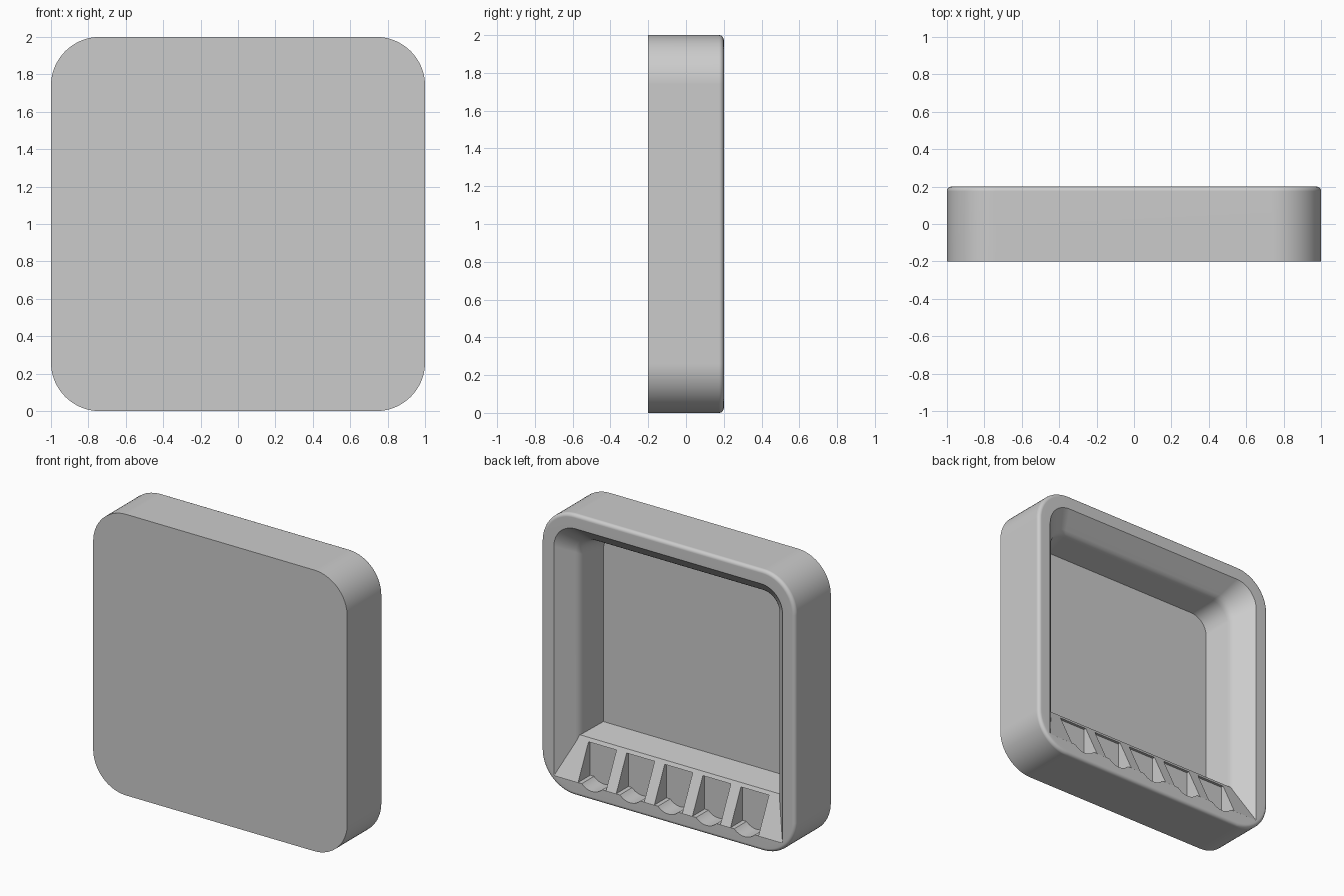
import bpy, bmesh, math

cube = bpy.data.objects.get("Cube")
if cube:
    bpy.data.objects.remove(cube, do_unlink=True)

grey = bpy.data.materials.new("plain_grey")
grey.use_nodes = True
GREY = (0.6, 0.6, 0.6, 1)
grey.diffuse_color = GREY
grey.node_tree.nodes["Principled BSDF"].inputs["Base Color"].default_value = GREY

STEPS = 16           # segments per rounded corner
PITCH = 0.3          # spacing of the slots
SLOT_HALF = 0.11
SLOT_FLOOR = 0.1
SLOT_BACK = 0.063


def finish(name, bm):
    bmesh.ops.recalc_face_normals(bm, faces=bm.faces)
    mesh = bpy.data.meshes.new(name)
    bm.to_mesh(mesh)
    bm.free()
    mesh.materials.append(grey)
    obj = bpy.data.objects.new(name, mesh)
    bpy.context.collection.objects.link(obj)
    return obj


def ring(bm, half, y, top_radius, low_radius):
    """Rounded square in the xz plane, centred at z = 1."""
    verts = []
    for q, (sx, sz) in enumerate([(1, 1), (-1, 1), (-1, -1), (1, -1)]):
        radius = top_radius if sz > 0 else low_radius
        c = half - radius
        for i in range(STEPS + 1):
            a = math.pi / 2 * (q + i / STEPS)
            verts.append(bm.verts.new((sx * c + radius * math.cos(a), y,
                                       1 + sz * c + radius * math.sin(a))))
    return verts


def prism(name, points, place):
    """Extrude a 2D profile; place(u, v, side) gives the 3D point."""
    bm = bmesh.new()
    ends = [[bm.verts.new(place(u, v, s)) for u, v in points] for s in (0, 1)]
    n = len(points)
    for end in ends:
        bm.faces.new(end)
    for i in range(n):
        j = (i + 1) % n
        bm.faces.new((ends[0][i], ends[0][j], ends[1][j], ends[1][i]))
    return finish(name, bm)


# Tray shell: front plate, outer wall and rounded back edge
B = 0.025
R = 0.26
profile = [(1, -0.2, R, R)]
for i in range(6):
    a = math.pi / 2 * i / 5
    inset = B * (1 - math.cos(a))
    profile.append((1 - inset, 0.2 - B + B * math.sin(a), R - inset, R - inset))
# Rim, chamfer, soft bend, inner wall and floor; the lower corners are nearly square
for half, y in [(0.9, 0.2), (0.803, 0.093), (0.79, 0.075), (0.783, 0.058),
                (0.779, 0.04), (0.748, -0.14)]:
    profile.append((half, y, half - 0.73 if half > 0.85 else 0.13, 0.01))
bm = bmesh.new()
rings = [ring(bm, *p) for p in profile]
for a, b in zip(rings, rings[1:]):
    for i in range(len(a)):
        j = (i + 1) % len(a)
        bm.faces.new((a[i], a[j], b[j], b[i]))
bm.faces.new(rings[0])
bm.faces.new(rings[-1])
tray = finish("tray_shell", bm)

# Sloped rack along the bottom of the cavity, its ends sunk in the walls
section = [(-0.15, 0.08), (-0.15, 0.395), (0.07, 0.37), (0.199, 0.1), (0.19, 0.08)]
rack = prism("slotted_rack", section, lambda y, z, s: ((s * 2 - 1) * 0.905, y, z))

# Slot cutters: straight sides with a shallow round trough in the floor
outline = [(SLOT_HALF, SLOT_FLOOR), (SLOT_HALF, 0.345),
           (-SLOT_HALF, 0.345), (-SLOT_HALF, SLOT_FLOOR)]
TROUGH, CHORD = 0.11, 0.08
half_arc = math.asin(CHORD / TROUGH)
centre = SLOT_FLOOR + TROUGH * math.cos(half_arc)
for i in range(13):
    a = half_arc * (i / 6 - 1)
    outline.append((TROUGH * math.sin(a), centre - TROUGH * math.cos(a)))
cutters = [prism("slot_cutter", outline,
                 lambda x, z, s, k=k: (x + k * PITCH, SLOT_BACK + s * 0.2, z))
           for k in range(-2, 3)]

for obj in (tray, rack):
    bpy.context.view_layer.objects.active = obj
    for c in cutters:
        mod = obj.modifiers.new("slot", 'BOOLEAN')
        mod.operation = 'DIFFERENCE'
        mod.solver = 'EXACT'
        mod.object = c
        bpy.ops.object.modifier_apply(modifier=mod.name)
for c in cutters:
    bpy.data.objects.remove(c, do_unlink=True)

# Smooth bends, crisp edges, even shading on the flats
for obj in (tray, rack):
    bpy.ops.object.select_all(action='DESELECT')
    obj.select_set(True)
    bpy.context.view_layer.objects.active = obj
    bpy.ops.object.shade_smooth_by_angle(angle=math.radians(25))
    obj.modifiers.new("even_normals", 'WEIGHTED_NORMAL').keep_sharp = True
